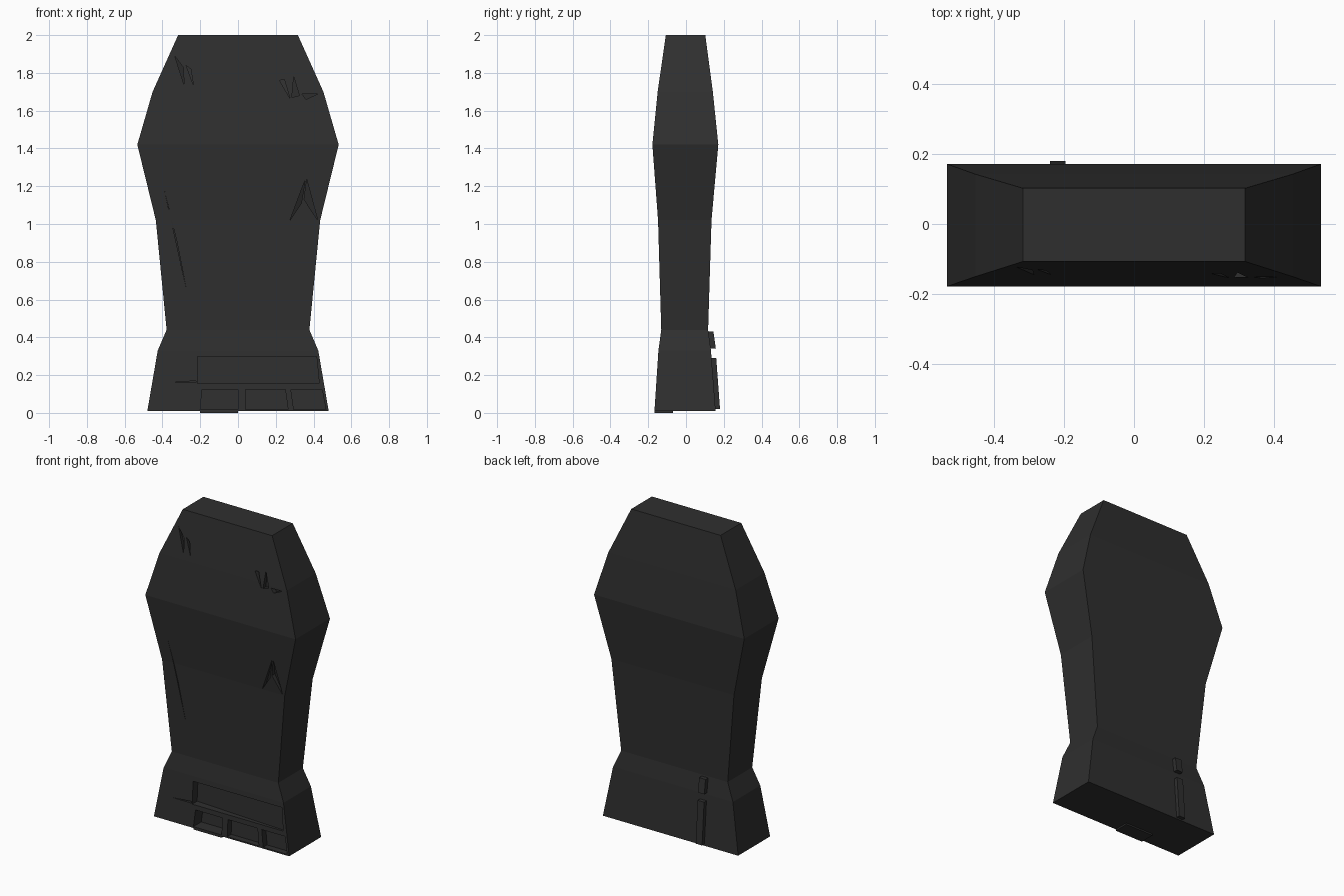
import bpy, bmesh

if "Cube" in bpy.data.objects:
    bpy.data.objects.remove(bpy.data.objects["Cube"])

stone = bpy.data.materials.new("charcoal stone")
stone.diffuse_color = (0.028, 0.028, 0.028, 1)
stone.use_nodes = True
stone.node_tree.nodes["Principled BSDF"].inputs["Base Color"].default_value = stone.diffuse_color

# height, half width, front y, back y
PROFILE = [
    (0.01, 0.48, -0.167, 0.157), (0.33, 0.425, -0.146, 0.132),
    (0.44, 0.378, -0.131, 0.117), (1.02, 0.435, -0.148, 0.135),
    (1.42, 0.533, -0.178, 0.171), (1.70, 0.452, -0.150, 0.142),
    (2.00, 0.317, -0.107, 0.102),
]


def surface_y(z, col):
    for a, b in zip(PROFILE, PROFILE[1:]):
        if z <= b[0]:
            return a[col] + (b[col] - a[col]) * (z - a[0]) / (b[0] - a[0])
    return PROFILE[-1][col]


def loft(bm, rings):
    """Skin a closed solid over equal-length rings of points."""
    vs = [[bm.verts.new(p) for p in r] for r in rings]
    n = len(vs[0])
    for a, b in zip(vs, vs[1:]):
        for i in range(n):
            bm.faces.new((a[i], a[(i + 1) % n], b[(i + 1) % n], b[i]))
    bm.faces.new(vs[0][::-1])
    bm.faces.new(vs[-1])


def finish(bm, name):
    bmesh.ops.recalc_face_normals(bm, faces=bm.faces)
    me = bpy.data.meshes.new(name)
    bm.to_mesh(me)
    bm.free()
    me.materials.append(stone)
    ob = bpy.data.objects.new(name, me)
    bpy.context.collection.objects.link(ob)
    return ob


# main slab
bm = bmesh.new()
loft(bm, [[(-h, f, z), (h, f, z), (h, b, z), (-h, b, z)] for z, h, f, b in PROFILE])
slab = finish(bm, "stone_slab")

# carved recesses on the front: outline (x, z) and depth at each corner
D = 0.03
CUTS = [
    # long panel and its tapering slot
    ([(-0.215, 0.155), (0.43, 0.155), (0.416, 0.298), (-0.215, 0.298)], [0.05, 0.012, 0.012, 0.05]),
    ([(-0.36, 0.16), (-0.222, 0.16), (-0.222, 0.17)], [0.01, D, D]),
    # three base niches
    ([(-0.2, 0.018), (0.0, 0.018), (0.0, 0.125), (-0.19, 0.125)], [0.08] * 4),
    ([(0.04, 0.018), (0.265, 0.018), (0.25, 0.125), (0.04, 0.125)], [0.04] * 4),
    ([(0.295, 0.018), (0.465, 0.018), (0.445, 0.125), (0.28, 0.125)], [0.04] * 4),
    # chips
    ([(-0.335, 1.89), (-0.285, 1.735), (-0.29, 1.83)], [0.01, D, D]),
    ([(-0.275, 1.84), (-0.236, 1.735), (-0.25, 1.82)], [D, 0.01, D]),
    ([(0.22, 1.76), (0.275, 1.665), (0.245, 1.765)], [D, 0.01, D]),
    ([(0.295, 1.78), (0.285, 1.67), (0.325, 1.68)], [0.01, D, D]),
    ([(0.34, 1.687), (0.36, 1.66), (0.42, 1.687)], [D, D, 0.01]),
    ([(0.356, 1.235), (0.275, 1.02), (0.335, 1.11)], [0.01, D, D]),
    ([(0.364, 1.235), (0.35, 1.13), (0.422, 1.02)], [0.01, D, 0.01]),
    # hairline crack
    ([(-0.39, 1.18), (-0.327, 0.9), (-0.27, 0.64), (-0.322, 0.9)], [0.01] * 4),
]
bm = bmesh.new()
for pts, depths in CUTS:
    loft(bm, [[(x, -0.4, z) for x, z in pts],
              [(x, surface_y(z, 2) + d, z) for (x, z), d in zip(pts, depths)]])
cutter = finish(bm, "carving_cutter")
cutter.hide_render = True
mod = slab.modifiers.new("carving", 'BOOLEAN')
mod.object = cutter
mod.operation = 'DIFFERENCE'
mod.solver = 'EXACT'
bpy.context.view_layer.objects.active = slab
bpy.ops.object.modifier_apply(modifier=mod.name)
bpy.data.objects.remove(cutter)

# raised bars on the back
for name, z0, z1, y0, y1 in [("lower_back_bar", 0.02, 0.29, 0.18, 0.16),
                             ("upper_back_bar", 0.34, 0.43, 0.158, 0.145)]:
    bm = bmesh.new()
    loft(bm, [[(-0.24, 0.09, z), (-0.195, 0.09, z), (-0.195, y, z), (-0.24, y, z)]
              for z, y in ((z0, y0), (z1, y1))])
    finish(bm, name)

# thin floor under the deepest niche
bm = bmesh.new()
loft(bm, [[(-0.2, -0.166, z), (0, -0.166, z), (0, -0.07, z), (-0.2, -0.07, z)]
          for z in (0.0, 0.014)])
finish(bm, "niche_floor")
